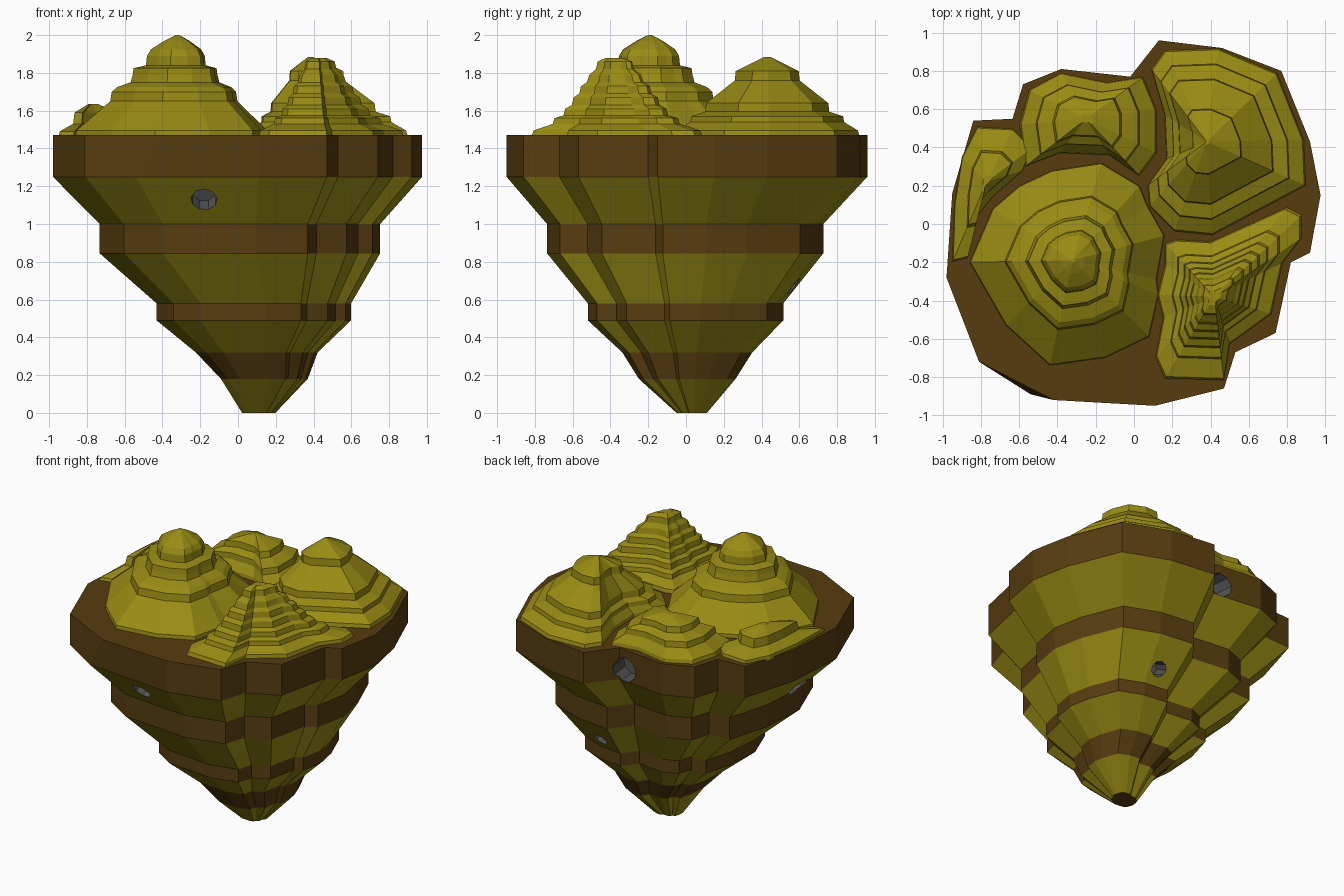
import bpy, bmesh
from mathutils import Vector

if "Cube" in bpy.data.objects:
    bpy.data.objects.remove(bpy.data.objects["Cube"])


def material(name, rgb):
    m = bpy.data.materials.new(name)
    m.diffuse_color = (*rgb, 1)
    m.use_nodes = True
    m.node_tree.nodes["Principled BSDF"].inputs["Base Color"].default_value = m.diffuse_color
    return m


OLIVE = material("olive_grass", (0.32, 0.26, 0.007))
BROWN = material("brown_rock", (0.095, 0.046, 0.005))
GREY = material("cave_grey", (0.09, 0.09, 0.09))


def loft(name, rings, mats, band_mats):
    """Skin closed rings of points, cap both ends; band_mats picks a slot per band."""
    bm = bmesh.new()
    loops = [[bm.verts.new(p) for p in ring] for ring in rings]
    n = len(loops[0])
    for k, (a, b) in enumerate(zip(loops, loops[1:])):
        for i in range(n):
            j = (i + 1) % n
            bm.faces.new((a[i], a[j], b[j], b[i])).material_index = band_mats[k]
    bm.faces.new(loops[0][::-1]).material_index = band_mats[0]
    bm.faces.new(loops[-1]).material_index = band_mats[-1]
    bmesh.ops.recalc_face_normals(bm, faces=bm.faces[:])
    me = bpy.data.meshes.new(name)
    bm.to_mesh(me)
    bm.free()
    for m in mats:
        me.materials.append(m)
    ob = bpy.data.objects.new(name, me)
    bpy.context.collection.objects.link(ob)
    return ob


# Floating rock: one plan outline, shrunk and shifted in steps down to the tip
plan = [(-.02, .77), (-.38, .81), (-.58, .73), (-.635, .55), (-.84, .54),
        (-.95, .16), (-.98, -.28), (-.81, -.72), (-.42, -.92), (.11, -.95),
        (.47, -.86), (.53, -.67), (.74, -.57), (.82, -.20), (.92, -.15),
        (.975, .15), (.92, .43), (.77, .80), (.46, .92), (.13, .96)]
# z, x scale, x shift, y scale, y shift
steps = [(0, .09, .11, .084, .03), (.18, .235, .14, .268, .005),
         (.32, .33, .10, .36, .005), (.49, .527, .085, .542, -.005),
         (.58, .527, .085, .542, -.005), (.845, .76, .012, .766, -.008),
         (1.0, .76, .012, .766, -.008), (1.25, 1, 0, 1, 0), (1.47, 1, 0, 1, 0)]
rings = []
for z, sx, ox, sy, oy in steps:
    ring = [(x * sx + ox, y * sy + oy, z) for x, y in plan]
    if z < 1.4:  # the lower front left corner bulges past the rim
        ring[8] = (-.54 * sx + ox, -.89 * sy + oy, z)
    rings.append(ring)
rock = loft("rock_body", rings, [OLIVE, BROWN], [0, 1, 0, 1, 0, 1, 0, 1])
# brown underside of the tip
min(rock.data.polygons, key=lambda f: f.center.z).material_index = 1

# Cave mouths: position, outward direction, radius
caves = [((-.18, -.82, 1.13), (0, -1, -.5), .07),
         ((-.07, .77, 1.33), (-.1, 1, 0), .085),
         ((-.77, -.15, 1.05), (-1, 0, -.5), .08),
         ((.27, .57, .67), (.1, 1, -.5), .052)]
bpy.context.view_layer.objects.active = rock
for pos, out, r in caves:
    rot = Vector(out).to_track_quat('Z', 'Y').to_euler()
    bpy.ops.mesh.primitive_cylinder_add(vertices=9, radius=r, depth=.24,
                                        location=pos, rotation=rot)
    cutter = bpy.context.object
    cutter.name = "cave_cutter"
    cutter.hide_render = True
    cutter.data.materials.append(GREY)
    bpy.context.view_layer.objects.active = rock
    mod = rock.modifiers.new("cave", 'BOOLEAN')
    mod.operation = 'DIFFERENCE'
    mod.solver = 'EXACT'
    mod.material_mode = 'TRANSFER'
    mod.object = cutter
    bpy.ops.object.modifier_apply(modifier=mod.name)
    bpy.data.objects.remove(cutter)


# Terraced hills: outline shrunk toward the peak at each (height, scale)
def hill(name, peak, outline, profile):
    px, py = peak
    rings = [[(px + (x - px) * s, py + (y - py) * s, z) for x, y in outline]
             for z, s in [(1.46, 1)] + profile]
    loft(name, rings, [OLIVE], [0] * (len(rings) - 1))


hill("large_hill", (-.32, -.19),
     [(-.86, -.2), (-.67, -.53), (-.44, -.74), (-.15, -.70), (.08, -.59),
      (.13, -.37), (.12, -.29), (.16, -.06), (.07, .1), (.03, .2),
      (-.17, .32), (-.43, .28), (-.6, .2), (-.74, .08)],
     [(1.495, .99), (1.65, .66), (1.70, .645), (1.725, .59), (1.75, .46),
      (1.79, .44), (1.825, .43), (1.84, .31), (1.89, .30), (1.925, .26),
      (1.97, .13), (2.0, .02)])

hill("back_right_hill", (.38, .43),
     [(.09, .81), (.16, .91), (.44, .92), (.75, .79), (.89, .44), (.9, .2),
      (.41, -.06), (.21, -.04), (.08, .09), (.07, .2), (.17, .34), (.16, .57)],
     [(1.495, .98), (1.54, .83), (1.57, .82), (1.595, .67), (1.64, .66),
      (1.76, .35), (1.81, .34), (1.885, .03)])

hill("front_right_hill", (.42, -.38),
     [(.16, -.1), (.22, -.08), (.4, -.09), (.8, .09), (.88, .05), (.88, -.07),
      (.78, -.2), (.72, -.47), (.5, -.63), (.47, -.82), (.16, -.81),
      (.11, -.7), (.15, -.49), (.12, -.37), (.16, -.21)],
     [(1.495, .97), (1.53, .74), (1.56, .72), (1.575, .61), (1.61, .59),
      (1.63, .51), (1.67, .49), (1.69, .42), (1.73, .40), (1.75, .33),
      (1.79, .30), (1.82, .22), (1.86, .20), (1.88, .1)])

hill("back_left_hill", (-.25, .55),
     [(-.6, .52), (-.55, .7), (-.38, .79), (-.14, .74), (.05, .77), (.12, .6),
      (.12, .37), (.03, .25), (-.13, .36), (-.39, .37), (-.57, .3)],
     [(1.495, .97), (1.55, .75), (1.59, .73), (1.62, .50), (1.66, .47),
      (1.70, .1)])

hill("left_hill", (-.77, .22),
     [(-.95, -.2), (-.94, .1), (-.9, .35), (-.82, .51), (-.63, .5), (-.53, .4),
      (-.58, .28), (-.74, .14), (-.85, 0), (-.87, -.18)],
     [(1.49, .97), (1.53, .57), (1.59, .53), (1.635, .12)])
